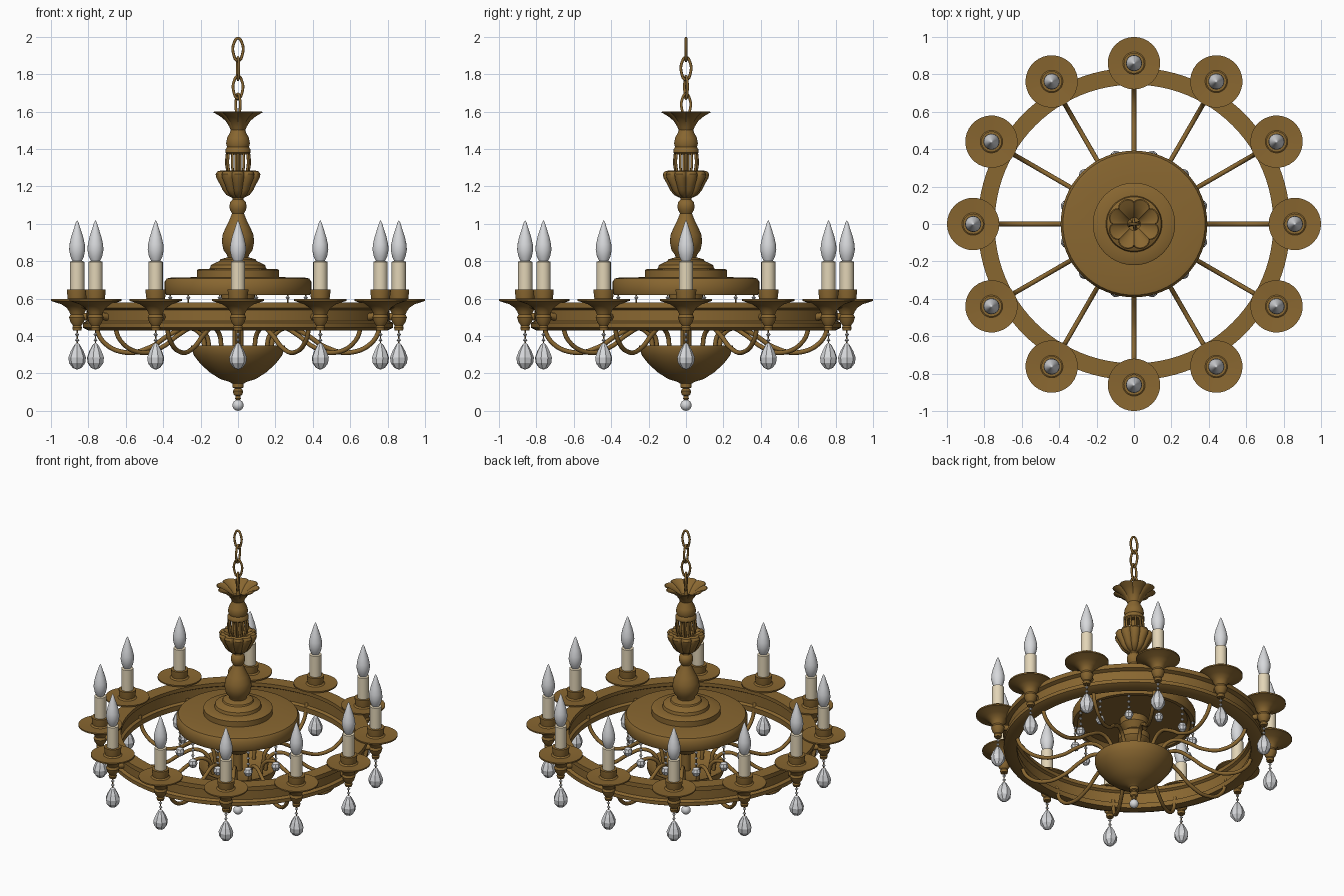
import bpy, bmesh, math
from mathutils import Vector, Matrix

if "Cube" in bpy.data.objects:
    bpy.data.objects.remove(bpy.data.objects["Cube"])

def material(name, rgb):
    m = bpy.data.materials.new(name)
    m.diffuse_color = (*rgb, 1)
    m.use_nodes = True
    m.node_tree.nodes["Principled BSDF"].inputs["Base Color"].default_value = m.diffuse_color
    return m

BRASS = material("aged brass", (0.25, 0.135, 0.03))
WAX = material("candle cream", (0.76, 0.66, 0.47))
GLASS = material("clear glass", (0.68, 0.69, 0.71))

def add(name, me, mat, loc=(0, 0, 0), rot=0):
    ob = bpy.data.objects.new(name, me)
    ob.location = loc
    ob.rotation_euler.z = rot
    bpy.context.collection.objects.link(ob)
    if not me.materials:
        me.materials.append(mat)
    return ob

def lathe(name, prof, seg=32, smooth=True, closed=False, lobe=None):
    """Spin an (r, z) profile; lobe(angle, z) scales the radius."""
    bm = bmesh.new()
    rings = []
    for r, z in prof:
        ring = []
        for i in range(seg):
            a = 2 * math.pi * i / seg
            k = r * (lobe(a, z) if lobe else 1)
            ring.append(bm.verts.new((k * math.cos(a), k * math.sin(a), z)))
        rings.append(ring)
    pairs = list(zip(rings, rings[1:])) + ([(rings[-1], rings[0])] if closed else [])
    for p, q in pairs:
        for i in range(seg):
            j = (i + 1) % seg
            bm.faces.new((p[i], p[j], q[j], q[i]))
    bmesh.ops.remove_doubles(bm, verts=bm.verts, dist=1e-5)
    bmesh.ops.recalc_face_normals(bm, faces=bm.faces)
    me = bpy.data.meshes.new(name)
    bm.to_mesh(me)
    bm.free()
    if smooth:
        me.polygons.foreach_set("use_smooth", [True] * len(me.polygons))
        me.set_sharp_from_angle(angle=math.radians(35))
    return me

def tube(name, pts, rad, cyclic=False, rot=0, loc=(0, 0, 0), res=4):
    cu = bpy.data.curves.new(name, 'CURVE')
    cu.dimensions = '3D'
    cu.bevel_depth = rad
    cu.bevel_resolution = 2
    cu.resolution_u = res
    cu.use_fill_caps = True
    sp = cu.splines.new('BEZIER')
    sp.bezier_points.add(len(pts) - 1)
    for b, p in zip(sp.bezier_points, pts):
        b.co = p
        b.handle_left_type = b.handle_right_type = 'AUTO'
    sp.use_cyclic_u = cyclic
    return add(name, cu, BRASS, loc, rot)

# --- large moulded ring
ring = [(.745, .43), (.80, .43), (.83, .445), (.83, .47), (.81, .48), (.81, .54),
        (.835, .55), (.835, .58), (.745, .58), (.745, .555), (.762, .545),
        (.762, .475), (.745, .465)]
add("ring", lathe("ring", ring, 96, closed=True), BRASS)

# --- bowl with finial and glass ball
add("bowl", lathe("bowl", [(0, .315), (.20, .32), (.235, .345), (.25, .35), (.25, .335), (.235, .295),
    (.20, .25), (.15, .205), (.095, .17), (.045, .155), (.03, .145), (.03, .125), (.018, .12),
    (.028, .105), (.022, .085), (.012, .08), (.016, .065), (.008, .055), (0, .055)], 48), BRASS)
add("finial_ball", lathe("finial_ball", [(.03 * math.sin(math.pi * i / 8), .03 - .03 * math.cos(math.pi * i / 8))
    for i in range(9)], 16), GLASS)

# --- stem between the bowl and the canopy
add("lower_stem", lathe("lower_stem", [(0, .31), (.03, .31), (.03, .43), (.07, .45), (.10, .49),
    (.10, .53), (.06, .56), (.09, .60), (.09, .65), (0, .65)]), BRASS)

# --- stepped round canopy, hollow below
add("canopy", lathe("canopy", [(0, .645), (.34, .645), (.36, .62), (.385, .62), (.392, .64), (.392, .69),
    (.38, .708), (.36, .712), (.22, .715), (.22, .752), (.212, .757), (.15, .76), (.145, .78),
    (.125, .79), (.10, .80), (.095, .81), (.06, .82), (0, .82)], 64), BRASS)

# --- turned column
add("column", lathe("column", [(0, .81), (.055, .82), (.06, .835), (.078, .86), (.086, .90), (.083, .94),
    (.066, .98), (.046, 1.02), (.038, 1.04), (.032, 1.055), (.043, 1.075), (.046, 1.095),
    (.042, 1.115), (.028, 1.13), (.03, 1.15), (.02, 1.17), (.02, 1.42), (0, 1.42)]), BRASS)

# --- lobed cup and the strands above it
def flutes(n, depth):
    return lambda a, z: 1 - depth + depth * abs(math.sin(n * a / 2)) ** .7
add("lobed_cup", lathe("lobed_cup", [(0, 1.13), (.035, 1.14), (.065, 1.155), (.085, 1.18), (.10, 1.21),
    (.12, 1.245), (.124, 1.265), (.115, 1.28), (.095, 1.285), (.07, 1.27), (0, 1.265)],
    80, lobe=flutes(10, .16)), BRASS)
for i in range(12):
    a = math.tau * i / 12
    tube("strand", [(.05, 0, 1.26), (.062, 0, 1.32), (.055, 0, 1.40)], .007, rot=a)

# --- upper vase and scalloped flower top
add("upper_vase", lathe("upper_vase", [(0, 1.37), (.055, 1.37), (.068, 1.38), (.068, 1.395), (.058, 1.41),
    (.064, 1.43), (.058, 1.46), (.042, 1.49), (.038, 1.51), (.045, 1.52), (0, 1.525)]), BRASS)
def petals(a, z):
    t = max(0, (z - 1.50) / .10)
    return 1 - .17 * t * (1 - abs(math.sin(4 * a)) ** .6)
add("flower_top", lathe("flower_top", [(0, 1.49), (.036, 1.495), (.048, 1.52), (.068, 1.55), (.10, 1.575),
    (.14, 1.597), (.134, 1.60), (.095, 1.583), (.06, 1.56), (.035, 1.535), (0, 1.53)],
    96, lobe=petals), BRASS)
add("chain_hook", lathe("chain_hook", [(0, 1.52), (.014, 1.52), (.014, 1.57), (.008, 1.60), (0, 1.60)], 12), BRASS)

# --- suspension chain, links turned alternately
for i, z in enumerate((1.932, 1.83, 1.73, 1.635)):
    h = .06
    tube("chain_link", [(0, 0, h), (.021, 0, h * .6), (.024, 0, -h * .4), (0, 0, -h),
                        (-.024, 0, -h * .4), (-.021, 0, h * .6)], .0075, True,
         rot=math.pi / 2 * (i % 2) + .15 * i, loc=(0, 0, z))

# --- shared meshes for the twelve lights
dish = lathe("candle_dish", [(0, .43), (.022, .43), (.026, .445), (.022, .455), (.036, .475), (.043, .50),
    (.036, .515), (.042, .53), (.055, .55), (.085, .57), (.14, .588), (.14, .597), (.06, .592),
    (.05, .60), (.055, .64), (.055, .65), (0, .65)], 32)
candle = lathe("candle", [(0, .64), (.038, .64), (.038, .797), (.03, .80), (0, .80)], 20)
bulb = lathe("bulb", [(0, .79), (.024, .80), (.036, .825), (.043, .86), (.041, .89), (.032, .93),
    (.019, .97), (.008, 1.005), (0, 1.02)], 20)
drop = lathe("crystal_drop", [(0, .22), (.024, .23), (.043, .255), (.047, .285), (.034, .32),
    (.014, .355), (0, .365)], 8, smooth=False)
bead = lathe("bead", [(0, -.013), (.012, 0), (0, .013)], 6, smooth=False)
hang = lathe("small_crystal", [(0, -.032), (.02, -.024), (.03, 0), (.022, .022), (0, .034)], 8, smooth=False)
wire = lathe("drop_wire", [(0, .35), (.004, .35), (.004, .44), (0, .44)], 6)

for k in range(12):
    a = math.tau * k / 12
    r = .86 if k % 3 == 0 else .88
    d = Vector((math.cos(a), math.sin(a), 0))
    p = d * r
    add("candle_dish", dish, BRASS, p, a)
    add("candle", candle, WAX, p, a)
    add("bulb", bulb, GLASS, p, a)
    add("crystal_drop", drop, GLASS, p, a)
    add("drop_wire", wire, BRASS, p, a)
    for z in (.378, .408):
        add("bead", bead, GLASS, p + Vector((0, 0, z)), a)
    # bracket joining the dish to the ring
    tube("dish_bracket", [(.80, 0, .50), (.83, 0, .505), (r, 0, .50)], .02, rot=a)
    # curved arm from ring to bowl
    tube("arm", [(.768, 0, .49), (.725, 0, .375), (.60, 0, .312), (.47, 0, .34), (.36, 0, .41),
                 (.27, 0, .445), (.20, 0, .41), (.175, 0, .32)], .0125, rot=a, res=6)
    # crystal strings under the canopy rim
    b = a + math.pi / 12
    q = Vector((math.cos(b), math.sin(b), 0)) * .375
    tube("crystal_string", [(.375, 0, .625), (.375, 0, .56), (.375, 0, .48)], .004, rot=b)
    for z in (.605, .565, .525):
        add("bead", bead, GLASS, q + Vector((0, 0, z)), b)
    add("small_crystal", hang, GLASS, q + Vector((0, 0, .47)), b)
